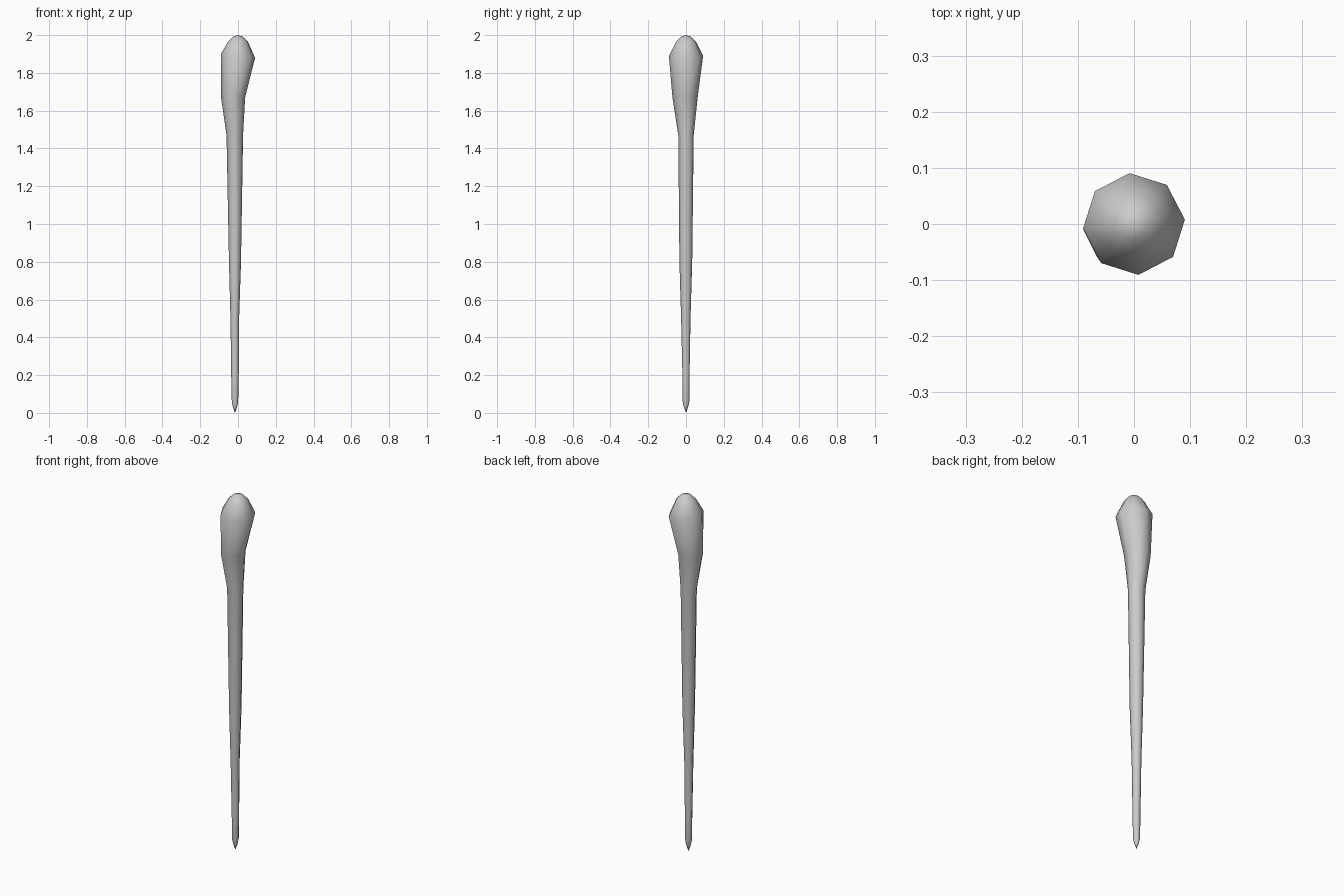
import bpy, bmesh
from math import sin, cos, pi, radians

if "Cube" in bpy.data.objects:
    bpy.data.objects.remove(bpy.data.objects["Cube"])

SIDES = 8
TWIST = radians(5)

# Rings up the club: z, centre x, centre y, radius x, radius y
RINGS = [
    (0.03, -0.016, 0.0, 0.011, 0.011),
    (0.06, -0.016, 0.0, 0.017, 0.018),
    (0.20, -0.016, 0.0, 0.020, 0.019),
    (0.50, -0.017, -0.001, 0.023, 0.025),
    (0.80, -0.016, -0.001, 0.032, 0.034),
    (1.47, -0.017, 0.0, 0.044, 0.041),
    (1.67, -0.026, -0.005, 0.064, 0.067),
    (1.89, 0.0, 0.0, 0.091, 0.091),
    (1.965, 0.0, 0.0, 0.053, 0.053),
    (1.992, 0.0, 0.0, 0.026, 0.026),
]

bm = bmesh.new()
loops = []
for z, cx, cy, rx, ry in RINGS:
    ring = []
    for i in range(SIDES):
        a = TWIST + 2 * pi * i / SIDES
        # The widest ring tilts slightly towards +x
        tilt = -0.01 * cos(a) if z == 1.89 else 0
        ring.append(bm.verts.new((cx + rx * cos(a), cy + ry * sin(a), z + tilt)))
    loops.append(ring)

# Pointed foot and rounded crown
foot = bm.verts.new((-0.016, 0, 0))
crown = bm.verts.new((0, 0, 2))
for i in range(SIDES):
    j = (i + 1) % SIDES
    bm.faces.new((foot, loops[0][j], loops[0][i]))
    bm.faces.new((crown, loops[-1][i], loops[-1][j]))
    for low, high in zip(loops, loops[1:]):
        bm.faces.new((low[i], low[j], high[j], high[i]))
for f in bm.faces:
    f.smooth = True
bmesh.ops.recalc_face_normals(bm, faces=bm.faces)

mesh = bpy.data.meshes.new("club")
bm.to_mesh(mesh)
bm.free()
bpy.context.collection.objects.link(bpy.data.objects.new("club", mesh))
